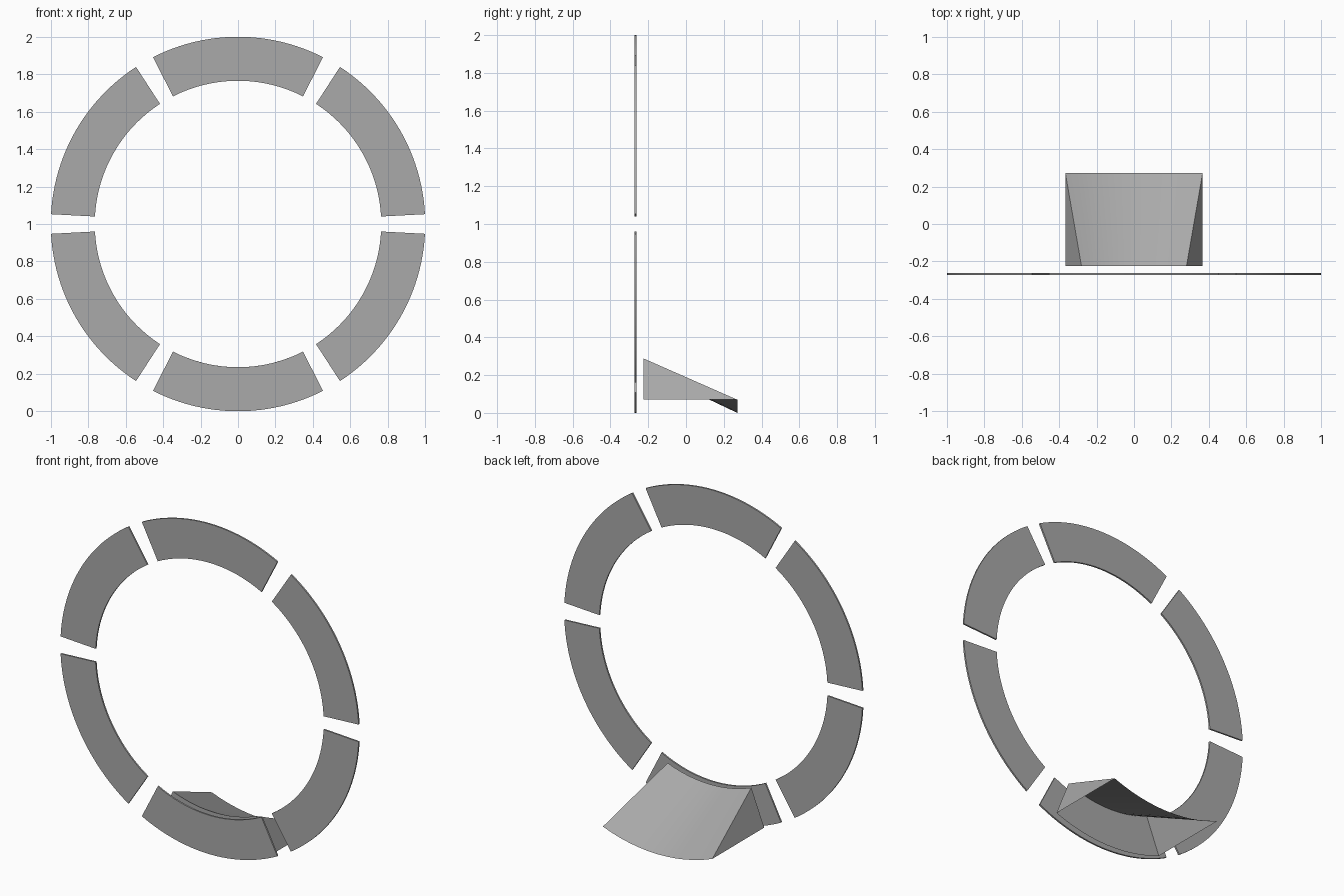
import bpy
import bmesh
from math import sin, cos, radians

cube = bpy.data.objects.get("Cube")
if cube:
    bpy.data.objects.remove(cube, do_unlink=True)

OUTER, INNER, CENTRE_Z = 1.0, 0.765, 1.0
RING_FRONT, RING_BACK = -0.272, -0.262
RAMP_FRONT, RAMP_BACK = -0.225, 0.272

grey = bpy.data.materials.new("mid_grey")
grey.use_nodes = True
colour = (0.4, 0.4, 0.4, 1)
grey.diffuse_color = colour
grey.node_tree.nodes["Principled BSDF"].inputs["Base Color"].default_value = colour


def arc(bm, radius, y, mid, half, steps):
    """Vertices along an arc in the ring's plane, angles in degrees."""
    angles = [radians(mid - half + 2 * half * i / steps) for i in range(steps + 1)]
    return [bm.verts.new((radius * cos(a), y, CENTRE_Z + radius * sin(a))) for a in angles]


def strip(bm, a, b):
    """Quads between two matching rows of vertices."""
    for i in range(len(a) - 1):
        bm.faces.new((a[i], a[i + 1], b[i + 1], b[i]))


def finish(bm, name):
    bmesh.ops.recalc_face_normals(bm, faces=bm.faces[:])
    mesh = bpy.data.meshes.new(name)
    bm.to_mesh(mesh)
    bm.free()
    mesh.materials.append(grey)
    obj = bpy.data.objects.new(name, mesh)
    bpy.context.collection.objects.link(obj)
    bpy.ops.object.select_all(action='DESELECT')
    obj.select_set(True)
    bpy.context.view_layer.objects.active = obj
    bpy.ops.object.shade_smooth_by_angle(angle=radians(30))
    return obj


# Six thin curved plates with gaps between them
names = ["upper_left", "top", "upper_right", "lower_right", "bottom", "lower_left"]
for n, name in enumerate(names):
    bm = bmesh.new()
    rows = [arc(bm, r, y, 30 + 60 * n, 27, 24) for r, y in (
        (OUTER, RING_FRONT), (INNER, RING_FRONT),
        (INNER, RING_BACK), (OUTER, RING_BACK))]
    for i in range(4):
        strip(bm, rows[i], rows[(i + 1) % 4])
    for end in (0, -1):
        bm.faces.new([row[end] for row in rows])
    finish(bm, name + "_ring_plate")

# Curved ramp behind the bottom plate: front wall, slope and sides, open below
bm = bmesh.new()
low = arc(bm, OUTER, RAMP_FRONT, 270, 21.5, 12)
high = arc(bm, INNER, RAMP_FRONT, 270, 21.5, 12)
tail = arc(bm, OUTER, RAMP_BACK, 270, 21.5, 12)
strip(bm, low, high)
strip(bm, high, tail)
for end in (0, -1):
    bm.faces.new((low[end], high[end], tail[end]))
finish(bm, "ramp")
